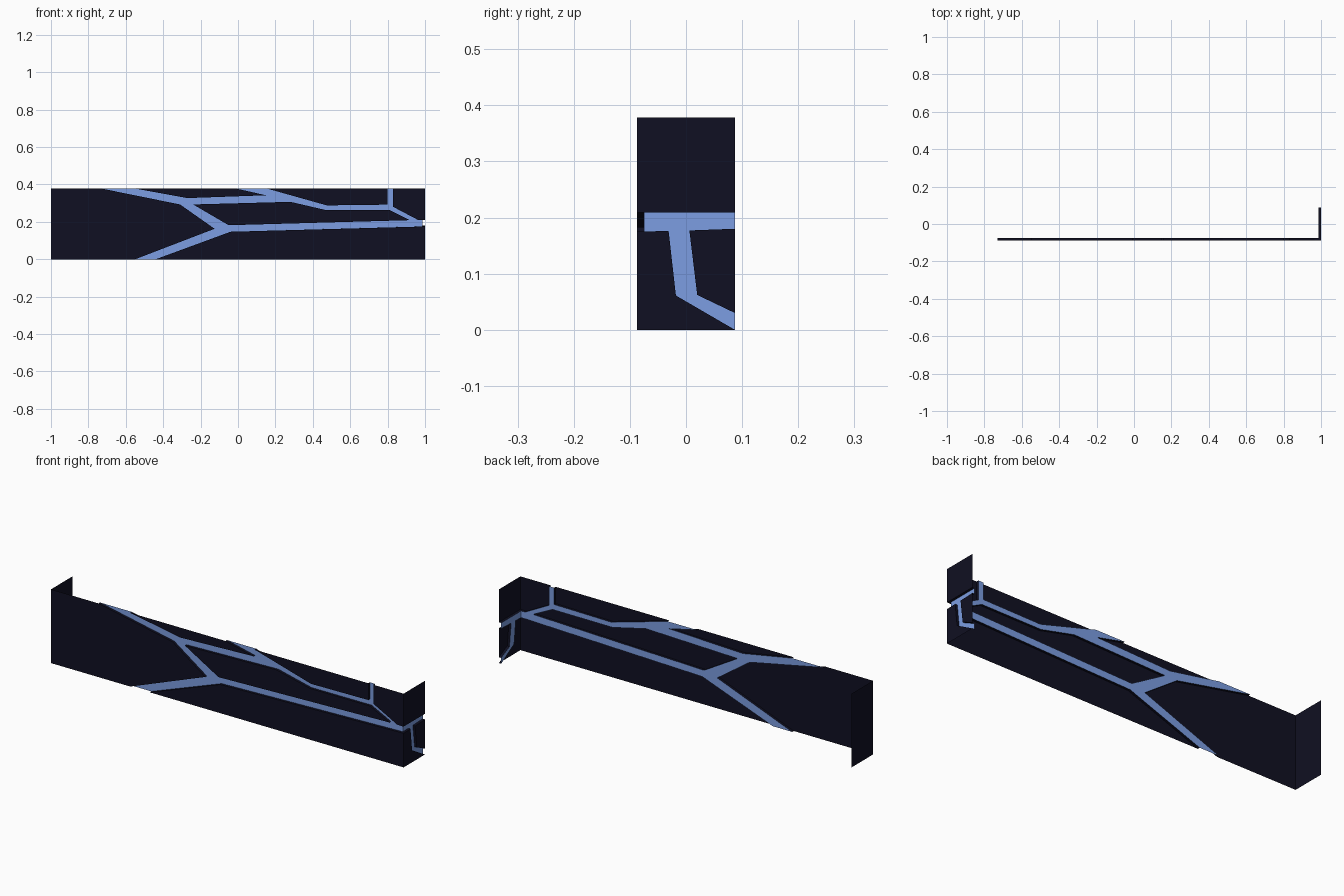
import bpy
from mathutils import Vector
from mathutils.geometry import delaunay_2d_cdt

if "Cube" in bpy.data.objects:
    bpy.data.objects.remove(bpy.data.objects["Cube"])

W, D, H = 1.0, 0.087, 0.378   # half length, half depth, height
REC = 0.0125                  # channel depth


def material(name, rgb):
    m = bpy.data.materials.new(name)
    m.diffuse_color = (*rgb, 1)
    m.use_nodes = True
    m.node_tree.nodes["Principled BSDF"].inputs["Base Color"].default_value = m.diffuse_color
    return m


dark = material("dark_navy", (0.005, 0.005, 0.016))
blue = material("light_blue", (0.20, 0.34, 0.76))


def make_object(name, verts, faces, mat):
    me = bpy.data.meshes.new(name)
    me.from_pydata(verts, [], faces)
    me.materials.append(mat)
    ob = bpy.data.objects.new(name, me)
    bpy.context.collection.objects.link(ob)
    return ob


def channelled_wall(name, plates, half, outer, inner):
    """Raised dark plates with recessed blue channels between them."""
    def on_border(a, b):
        return any(abs(a[i] - e) < 1e-5 and abs(b[i] - e) < 1e-5
                   for i, e in ((0, -half), (0, half), (1, 0), (1, H)))

    verts, faces, flat, loops = [], [], [], []
    for p in plates:
        n, s = len(p), len(verts)
        loops.append(list(range(len(flat), len(flat) + n)))
        flat += [Vector(q) for q in p]
        verts += [outer(*q) for q in p] + [inner(*q) for q in p]
        faces.append(list(range(s, s + n)))
        for i in range(n):
            j = (i + 1) % n
            if not on_border(p[i], p[j]):
                faces.append([s + j, s + i, s + n + i, s + n + j])
    make_object(name + "_plates", verts, faces, dark)

    # channel floor: every triangle not covered by a plate
    co, _, tris, _, _, src = delaunay_2d_cdt(flat, [], loops, 0, 1e-5)
    floor = [list(t) for t, o in zip(tris, src) if not o]
    used = sorted({i for t in floor for i in t})
    remap = {v: k for k, v in enumerate(used)}
    make_object(name + "_channels", [inner(*co[i]) for i in used],
                [[remap[i] for i in t] for t in floor], blue)


# front wall plates (x, z), counter-clockwise
front = [
    [(-W, 0), (-0.55, 0), (-0.125, 0.163), (-0.31, 0.293), (-0.73, H), (-W, H)],
    [(-0.44, 0), (W, 0), (W, 0.175), (-0.04, 0.147)],
    [(-0.05, 0.182), (0.92, 0.209), (0.81, 0.264), (0.47, 0.263),
     (0.28, 0.307), (-0.24, 0.293)],
    [(-0.27, 0.327), (0.15, 0.342), (-0.01, H), (-0.55, H)],
    [(0.155, H), (0.475, 0.288), (0.80, 0.292), (0.80, H)],
    [(0.83, H), (0.83, 0.28), (0.965, 0.209), (W, 0.209), (W, H)],
]
channelled_wall("front_wall", front, W,
                lambda u, v: (u, -D, v),
                lambda u, v: (min(u, W - REC), -D + REC, v))

# right wall plates (y, z)
right = [
    [(-D, 0.209), (D, 0.209), (D, H), (-D, H)],
    [(-D, 0), (D, 0), (-0.018, 0.061), (-0.031, 0.176), (-D, 0.175)],
    [(D, 0.03), (D, 0.18), (0.006, 0.177), (0.02, 0.062)],
]
channelled_wall("right_wall", right, D,
                lambda u, v: (W, u, v),
                lambda u, v: (W - REC, max(u, -D + REC), v))

# plain left wall
make_object("left_wall", [(-W, D, 0), (-W, -D, 0), (-W, -D, H), (-W, D, H)],
            [(0, 1, 2, 3)], dark)
